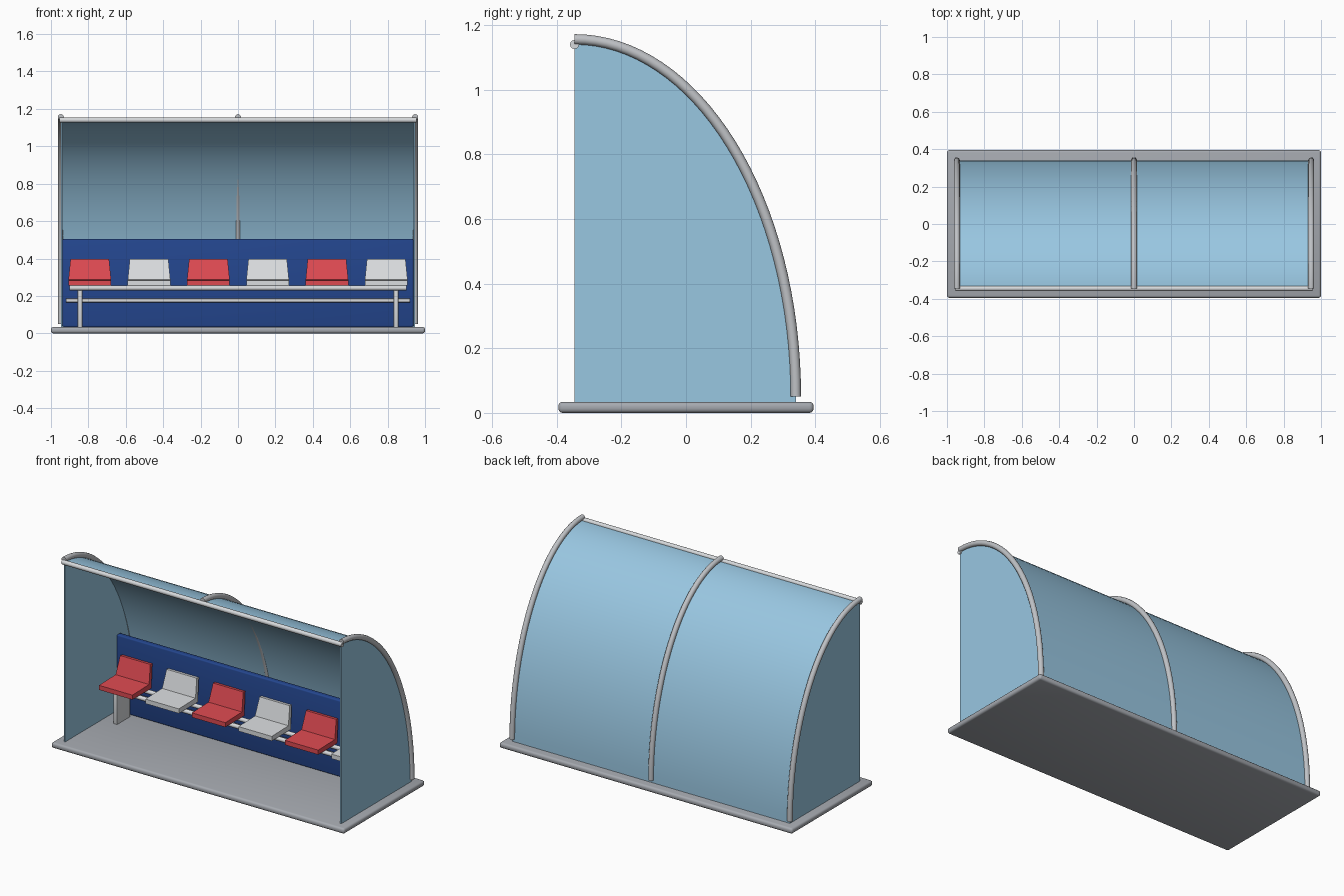
import bpy, bmesh, math
from mathutils import Matrix, Vector

if "Cube" in bpy.data.objects:
    bpy.data.objects.remove(bpy.data.objects["Cube"])


def material(name, r, g, b):
    m = bpy.data.materials.new(name)
    lin = [((c + 0.055) / 1.055) ** 2.4 for c in (r, g, b)]
    m.diffuse_color = (*lin, 1)
    m.use_nodes = True
    m.node_tree.nodes["Principled BSDF"].inputs["Base Color"].default_value = m.diffuse_color
    return m


GLASS = material("light blue panel", 0.60, 0.78, 0.885)
BASE = material("base grey", 0.65, 0.665, 0.69)
STEEL = material("frame grey", 0.75, 0.76, 0.775)
PALE = material("pale metal", 0.84, 0.85, 0.86)
NAVY = material("navy blue", 0.14, 0.275, 0.56)
RED = material("seat red", 0.87, 0.29, 0.32)
WHITE = material("seat white", 0.86, 0.87, 0.88)


def finish(bm, name, mat, bevel=0):
    if bevel:
        edges = [e for e in bm.edges if len(e.link_faces) == 2
                 and e.calc_face_angle() > 0.6]
        bmesh.ops.bevel(bm, geom=edges, offset=bevel, segments=3,
                        profile=0.5, affect='EDGES', clamp_overlap=True)
    bmesh.ops.recalc_face_normals(bm, faces=bm.faces)
    me = bpy.data.meshes.new(name)
    bm.to_mesh(me)
    bm.free()
    me.materials.append(mat)
    me.shade_smooth()
    me.set_sharp_from_angle(angle=math.radians(35))
    ob = bpy.data.objects.new(name, me)
    bpy.context.collection.objects.link(ob)
    return ob


def box(name, mat, x, y, z, bevel=0):
    """Box between (min, max) pairs."""
    bm = bmesh.new()
    bmesh.ops.create_cube(bm, size=1)
    for v in bm.verts:
        v.co = [(p[0] + p[1]) / 2 + c * (p[1] - p[0])
                for c, p in zip(v.co, (x, y, z))]
    return finish(bm, name, mat, bevel)


def prism(name, mat, profile, x0, x1, bevel=0, width=None):
    """Extrude a (y, z) outline along x; width(z) optionally tapers it."""
    bm = bmesh.new()
    mid = (x0 + x1) / 2
    rings = []
    for x in (x0, x1):
        rings.append([bm.verts.new((mid + (x - mid) * (width(z) if width else 1), y, z))
                      for y, z in profile])
    n = len(profile)
    bm.faces.new(rings[0])
    bm.faces.new(rings[1])
    for i in range(n):
        j = (i + 1) % n
        bm.faces.new((rings[0][i], rings[0][j], rings[1][j], rings[1][i]))
    return finish(bm, name, mat, bevel)


def bar(name, mat, half, y, z, r):
    """Round bar along x."""
    bm = bmesh.new()
    rot = Matrix.Translation((0, y, z)) @ Matrix.Rotation(math.pi / 2, 4, 'Y')
    bmesh.ops.create_cone(bm, cap_ends=True, segments=12, radius1=r, radius2=r,
                          depth=2 * half, matrix=rot)
    return finish(bm, name, mat)


def arc(a, b, z0, n=32):
    """Quarter ellipse from the top front edge down to the rear foot."""
    return [(-0.345 + a * math.sin(t), z0 + b * math.cos(t))
            for t in (i / n * math.pi / 2 for i in range(n + 1))]


def rib(name, x, r):
    """Curved tube following the canopy."""
    bm = bmesh.new()
    a, b, rings, n, k = 0.685, 1.106, [], 32, 12
    for i, (y, z) in enumerate(arc(a, b, 0.05, n)):
        t = i / n * math.pi / 2
        nor = Vector((0, math.sin(t) / a, math.cos(t) / b)).normalized()
        c = Vector((x, y, z))
        rings.append([bm.verts.new(c + r * (math.cos(u) * nor + math.sin(u) * Vector((1, 0, 0))))
                      for u in (2 * math.pi * q / k for q in range(k))])
    for p, q in zip(rings, rings[1:]):
        for i in range(k):
            j = (i + 1) % k
            bm.faces.new((p[i], p[j], q[j], q[i]))
    bm.faces.new(rings[0])
    bm.faces.new(rings[-1])
    finish(bm, name, STEEL)


# Floor slab
box("base", BASE, (-1, 1), (-0.395, 0.395), (0, 0.034), 0.013)

# Curved roof and back shell, thin
outer = arc(0.685, 1.107, 0.033)
inner = arc(0.678, 1.100, 0.033)
prism("canopy", GLASS, outer + inner[::-1], -0.945, 0.945)

# Side panels
for s, side in ((-1, "left"), (1, "right")):
    x0, x1 = sorted((s * 0.938, s * 0.947))
    prism(side + "_side_panel", GLASS, [(-0.345, 0.033)] + outer, x0, x1)

# Ribs and front edge bar
for x, side in ((-0.947, "left"), (0, "middle"), (0.947, "right")):
    rib(side + "_rib", x, 0.016)
bar("front_roof_bar", PALE, 0.955, -0.345, 1.14, 0.014)

# Back board
box("back_board", NAVY, (-0.938, 0.938), (0.155, 0.19), (0.034, 0.505), 0.008)

# Bench frame
for s, side in ((-1, "left"), (1, "right")):
    x0, x1 = sorted((s * 0.832, s * 0.857))
    box(side + "_bench_leg", PALE, (x0, x1), (0.01, 0.14), (0.03, 0.25), 0.003)
bar("front_seat_rail", PALE, 0.9, 0.01, 0.242, 0.013)
bar("rear_seat_rail", PALE, 0.9, 0.10, 0.242, 0.013)
bar("lower_rail", PALE, 0.92, 0.138, 0.175, 0.010)

# Six seats, alternating colours
seat_profile = [(-0.06, 0.255), (0.125, 0.255), (0.15, 0.395),
                (0.130, 0.397), (0.102, 0.287), (-0.06, 0.283)]
for i in range(6):
    x = -0.7925 + 0.317 * i
    prism("seat_%d" % (i + 1), (RED, WHITE)[i % 2], seat_profile,
          x - 0.114, x + 0.114, 0.007,
          lambda z: 1 - 0.9 * max(0, z - 0.29))
